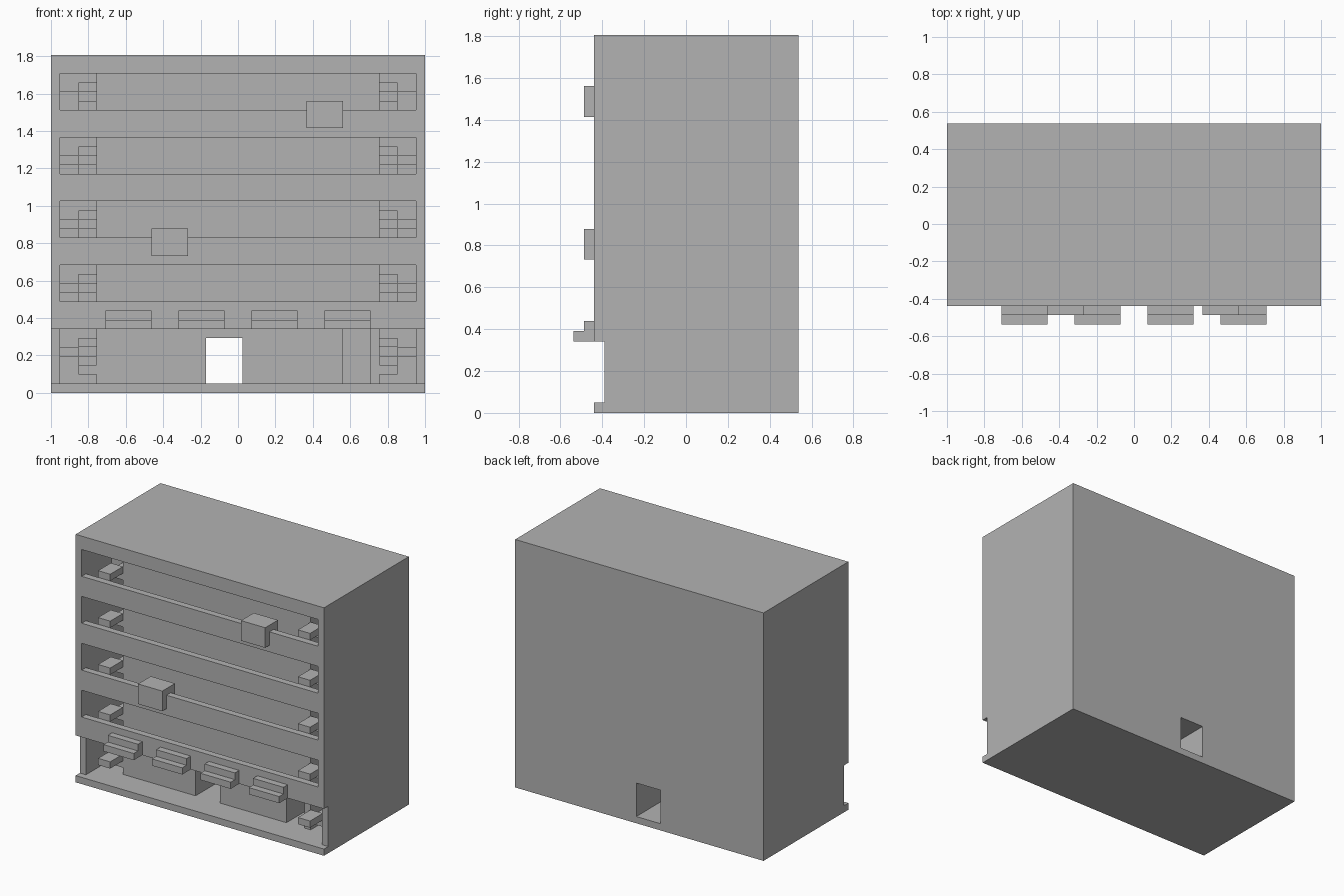
import bpy
import bmesh
from mathutils import Vector

cube = bpy.data.objects.get("Cube")
if cube:
    bpy.data.objects.remove(cube, do_unlink=True)

# The building sits on a regular module: 41 wide, 37 high, facade at depth 0
WIDE, DEEP, HIGH = 41, 20, 37
U = 2 / WIDE
OVERHANG = 2      # awnings reach this far in front of the facade
STOREY = 7
STOREYS = range(5)

grey = bpy.data.materials.new("plain_grey")
grey.use_nodes = True
colour = (0.45, 0.45, 0.45, 1)
grey.diffuse_color = colour
grey.node_tree.nodes["Principled BSDF"].inputs["Base Color"].default_value = colour


def place(x, y, z):
    return Vector((x - WIDE / 2, y - (DEEP - OVERHANG) / 2, z)) * U


def part(name, boxes):
    """One object from boxes given as (x range, y range, z range) in modules."""
    bm = bmesh.new()
    for xs, ys, zs in boxes:
        low, high = place(xs[0], ys[0], zs[0]), place(xs[1], ys[1], zs[1])
        verts = bmesh.ops.create_cube(bm, size=1)["verts"]
        for v in verts:
            v.co = Vector([(a + b) / 2 + c * (b - a)
                           for a, b, c in zip(low, high, v.co)])
    mesh = bpy.data.meshes.new(name)
    bm.to_mesh(mesh)
    bm.free()
    mesh.materials.append(grey)
    obj = bpy.data.objects.new(name, mesh)
    bpy.context.collection.objects.link(obj)
    return obj


def both_sides(boxes):
    """Add the left-right mirror image of each box."""
    return boxes + [((WIDE - x[1], WIDE - x[0]), y, z) for x, y, z in boxes]


# Shell
top = HIGH - 2
part("base", [((0, WIDE), (0, DEEP), (0, 1))])
part("side_walls", both_sides([((0, 1), (1, DEEP), (1, HIGH))]))
part("roof", [((1, WIDE - 1), (1, 10), (top, HIGH))])

# Facade: corner posts and a parapet band under each gallery opening
part("facade_posts", both_sides([((0, 1), (0, 1), (STOREY, HIGH))]))
bands = [(STOREY * k, STOREY * k + 3) for k in STOREYS if k] + [(top, HIGH)]
part("facade_bands", [((1, WIDE - 1), (0, 1), z) for z in bands])

# Rooms behind the galleries, and the solid rear of the building
part("upper_rooms", [((5, 36), (4, 10), (STOREY, top))])
part("upper_rear", [((1, WIDE - 1), (10, DEEP), (STOREY, HIGH))])
ground = (1, STOREY)
part("ground_rooms", [(x, (4, 10), ground) for x in ((5, 17), (21, 32), (35, 36))])
part("ground_rear", [(x, (10, DEEP), ground) for x in ((1, 17), (21, 40))])
part("passage_lintel", [((17, 21), (4, DEEP), (6, STOREY))])

# Gallery floors
part("gallery_floors", [((1, WIDE - 1), (1, 4), (STOREY * k, STOREY * k + 1))
                        for k in STOREYS if k])

# Stair treads winding up in both corner shafts
treads = []
for k in STOREYS:
    for x, y, z in (((3, 5), 4, 2), ((3, 5), 1, 3), ((1, 3), 7, 4), ((3, 5), 7, 5)):
        z += STOREY * k
        treads.append((x, (y, y + 3), (z, z + 1)))
part("stair_treads", both_sides(treads))
part("top_stair_walls", both_sides([((1, 3), (7, 10), (top - 6, top - 3))]))

# Saddle boxes hung over the parapets
for name, x, z in (("upper_saddle_box", 28, 29), ("lower_saddle_box", 11, 15)):
    xs = (x, x + 4)
    part(name, [(xs, (-1, 0), (z, z + 3)),
                (xs, (0, 1), (z + 2, z + 3)),
                (xs, (1, 2), (z, z + 3))])

# Stepped awnings over the ground floor
for i, x in enumerate((6, 14, 22, 30)):
    xs = (x, x + 5)
    part(f"awning_{i + 1}", [(xs, (-2, 0), (7, 8)), (xs, (-1, 0), (8, 9))])
